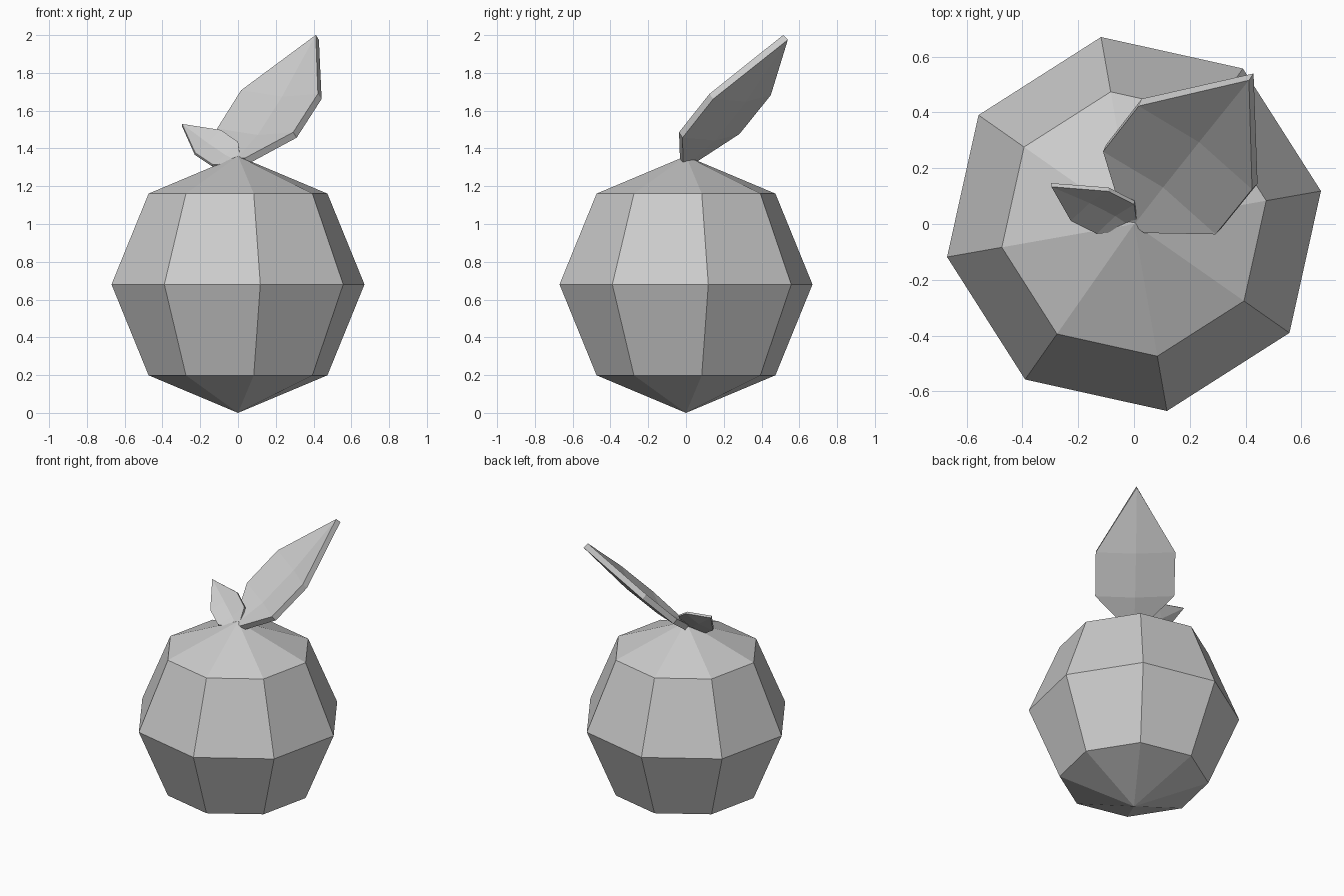
import bpy, bmesh, math
from mathutils import Matrix, Vector

if "Cube" in bpy.data.objects:
    bpy.data.objects.remove(bpy.data.objects["Cube"])


def leaf(name, base, tip, side, length=0.96):
    """Cupped pointed leaf; its outline is (distance, half width, midrib drop)."""
    stations = [(0.0, 0.05, 0.0), (0.215, 0.26, 0.035), (0.515, 0.262, 0.035)]
    bm = bmesh.new()
    rows = [[bm.verts.new((u, v, z)) for v, z in ((-w, 0), (0, -drop), (w, 0))]
            for u, w, drop in stations]
    end = bm.verts.new((length, 0, 0))
    for a, b in zip(rows, rows[1:]):
        for i in range(2):
            bm.faces.new((a[i], b[i], b[i + 1], a[i + 1]))
    for i in range(2):
        bm.faces.new((rows[-1][i], end, rows[-1][i + 1]))
    bmesh.ops.recalc_face_normals(bm, faces=bm.faces)

    # local x runs base to tip, y across the blade, z out of the upper face
    base, tip = Vector(base), Vector(tip)
    scale = (tip - base).length / length
    x = (tip - base).normalized()
    z = x.cross(Vector(side)).normalized()
    if z.z < 0:
        z = -z
    y = z.cross(x)
    rot = Matrix((x, y, z)).transposed().to_4x4()

    mesh = bpy.data.meshes.new(name)
    bm.to_mesh(mesh)
    bm.free()
    ob = bpy.data.objects.new(name, mesh)
    bpy.context.collection.objects.link(ob)
    ob.matrix_world = Matrix.Translation(base) @ rot @ Matrix.Scale(scale, 4)
    mod = ob.modifiers.new("thickness", "SOLIDIFY")
    mod.thickness = 0.04
    mod.offset = 0
    return ob


# Round faceted fruit
bpy.ops.mesh.primitive_uv_sphere_add(
    segments=8, ring_count=4, radius=0.68, location=(0, 0, 0.68),
    rotation=(0, 0, math.radians(10)))
bpy.context.object.name = "fruit_body"

# Large and small leaves at the top
leaf("large_leaf", (0.005, 0.005, 1.335), (0.42, 0.527, 1.988), (0.43, -0.315, -0.02))
leaf("small_leaf", (0.0, -0.01, 1.325), (-0.297, 0.14, 1.525), (0.14, 0.105, 0.12))
